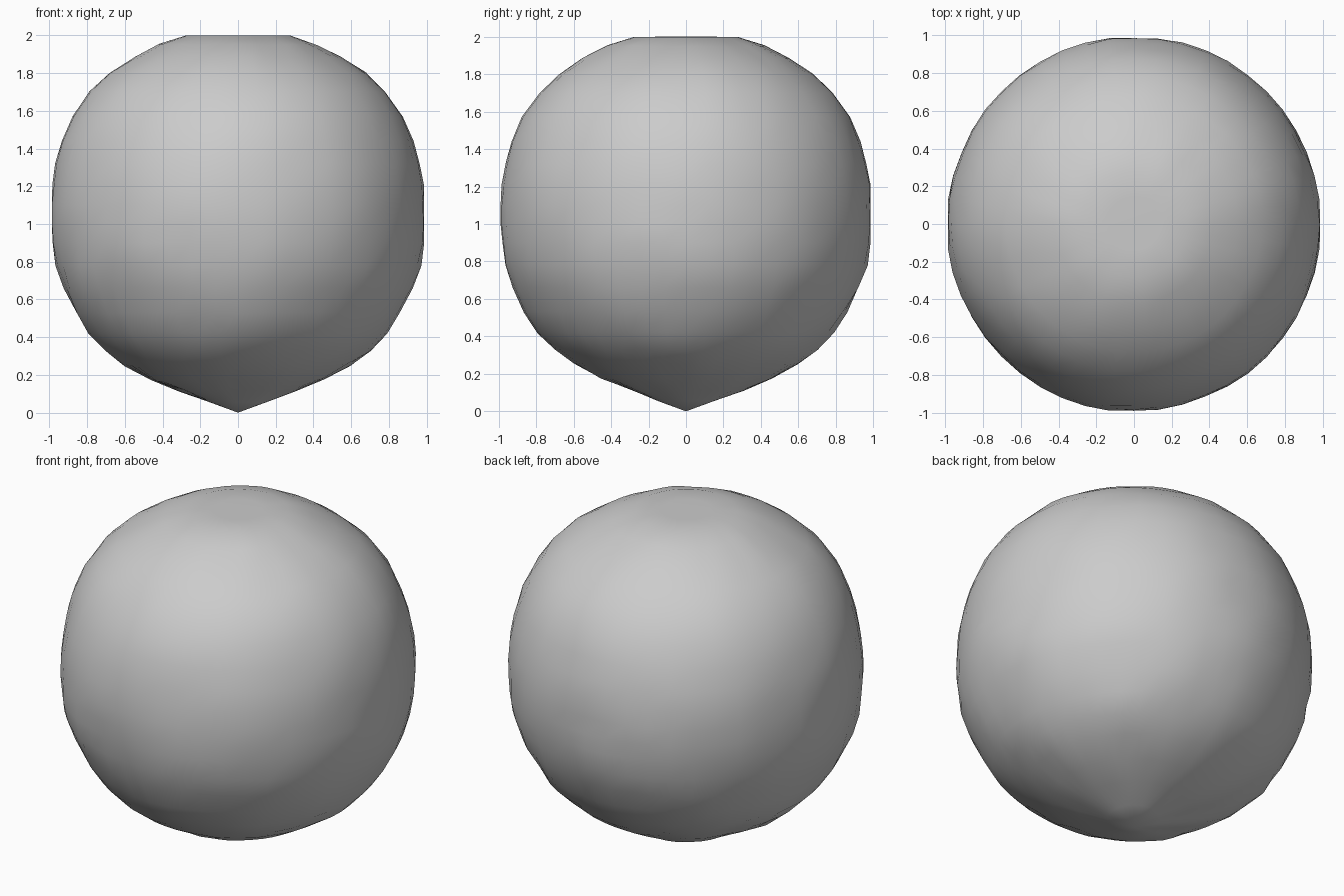
import bpy, bmesh, math
from mathutils import Vector, noise

if "Cube" in bpy.data.objects:
    bpy.data.objects.remove(bpy.data.objects["Cube"], do_unlink=True)

grey = bpy.data.materials.new("plain grey")
colour = (0.6, 0.6, 0.6, 1)
grey.use_nodes = True
grey.diffuse_color = colour
grey.node_tree.nodes["Principled BSDF"].inputs["Base Color"].default_value = colour

# Radius and height from the pointed base to the flat top
profile = [(0, 0), (0.15, 0.055), (0.31, 0.115), (0.46, 0.175), (0.6, 0.255),
           (0.7, 0.33), (0.79, 0.42), (0.86, 0.53), (0.925, 0.66), (0.965, 0.78),
           (0.985, 0.9), (0.993, 1.0), (0.993, 1.1), (0.985, 1.21), (0.965, 1.32),
           (0.93, 1.44), (0.875, 1.57), (0.785, 1.7), (0.68, 1.8), (0.55, 1.885),
           (0.42, 1.95), (0.28, 1.998), (0.14, 2.0), (0, 2.0)]
SEGMENTS = 48

bm = bmesh.new()
verts = [bm.verts.new((r, 0, z)) for r, z in profile]
edges = [bm.edges.new(pair) for pair in zip(verts, verts[1:])]
bmesh.ops.spin(bm, geom=verts + edges, cent=(0, 0, 0), axis=(0, 0, 1),
               angle=math.tau, steps=SEGMENTS)
bmesh.ops.remove_doubles(bm, verts=bm.verts, dist=0.0005)
bmesh.ops.recalc_face_normals(bm, faces=bm.faces)

# Lumpy, hand-moulded surface: rougher low down, calm at the top and the tip
centre = Vector((0, 0, 1))
for v in bm.verts:
    z = v.co.z
    if 0.1 < z < 1.97:
        rough = 0.012 if z < 0.95 else 0.007
        lump = noise.noise(v.co * 7) * rough + noise.noise(v.co * 3) * 0.008
        v.co += (v.co - centre).normalized() * lump
    # Slightly flattened sides
    v.co.x = max(-0.987, min(0.987, v.co.x))
    v.co.y = max(-0.99, min(0.985, v.co.y))

mesh = bpy.data.meshes.new("lumpy_ball")
bm.to_mesh(mesh)
bm.free()
mesh.materials.append(grey)
ball = bpy.data.objects.new("lumpy_ball", mesh)
bpy.context.collection.objects.link(ball)
mesh.shade_smooth()
